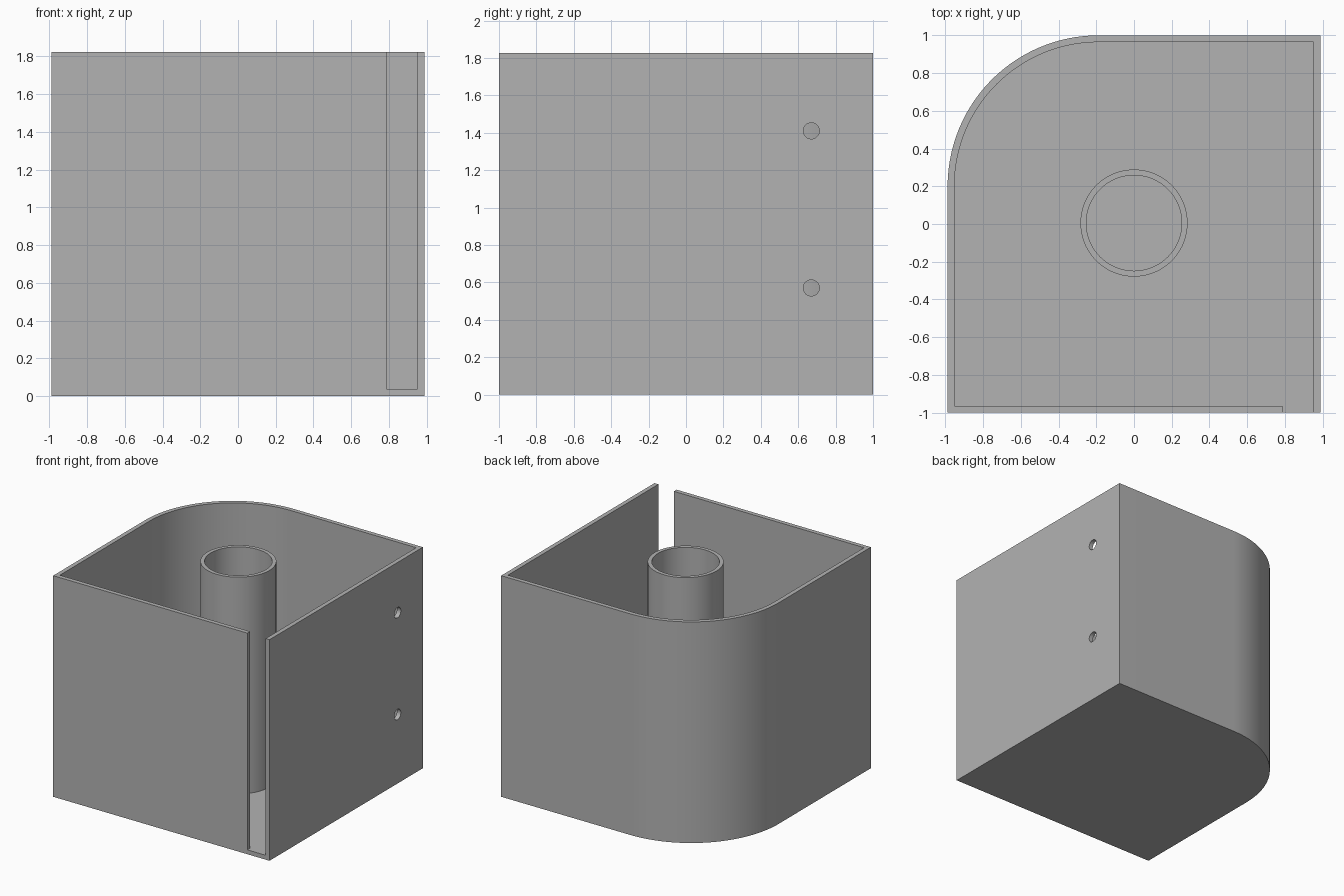
import bpy, bmesh, math
from mathutils import Matrix, Vector

W, D, H = 0.988, 1.0, 1.825      # half width, half depth, height
T = 0.036                        # wall and floor thickness
R = 0.8                          # rounded back corner
SLOT = 0.786                     # inner edge of the front slot

if "Cube" in bpy.data.objects:
    bpy.data.objects.remove(bpy.data.objects["Cube"], do_unlink=True)

grey = bpy.data.materials.new("plain grey")
grey.use_nodes = True
colour = (0.45, 0.45, 0.45, 1)
grey.diffuse_color = colour
grey.node_tree.nodes["Principled BSDF"].inputs["Base Color"].default_value = colour


def make_object(name, bm):
    bmesh.ops.recalc_face_normals(bm, faces=bm.faces)
    mesh = bpy.data.meshes.new(name)
    bm.to_mesh(mesh)
    bm.free()
    mesh.materials.append(grey)
    obj = bpy.data.objects.new(name, mesh)
    bpy.context.collection.objects.link(obj)
    return obj


def extrude_profile(name, points, z0, z1):
    bm = bmesh.new()
    face = bm.faces.new([bm.verts.new((x, y, z0)) for x, y in points])
    top = bmesh.ops.extrude_face_region(bm, geom=[face])["geom"]
    verts = [v for v in top if isinstance(v, bmesh.types.BMVert)]
    bmesh.ops.translate(bm, verts=verts, vec=(0, 0, z1 - z0))
    return make_object(name, bm)


def corner_arc(radius, steps=40):
    angles = [math.pi / 2 * (1 + i / steps) for i in range(steps + 1)]
    return [(R - W + radius * math.cos(a), D - R + radius * math.sin(a)) for a in angles]


def cut(target, cutter):
    cutter.hide_render = True
    mod = target.modifiers.new("cut", "BOOLEAN")
    mod.operation, mod.solver, mod.object = "DIFFERENCE", "EXACT", cutter
    bpy.context.view_layer.objects.active = target
    bpy.ops.object.modifier_apply(modifier=mod.name)
    bpy.data.objects.remove(cutter, do_unlink=True)


def shade(obj):
    bpy.ops.object.select_all(action="DESELECT")
    obj.select_set(True)
    bpy.context.view_layer.objects.active = obj
    bpy.ops.object.shade_smooth_by_angle(angle=math.radians(30))


# Box with one rounded back corner
box = extrude_profile("box_shell", corner_arc(R) + [(-W, -D), (W, -D), (W, D)], 0, H)

# Hollow inside, with a tongue that opens the slot through the front wall
inside = corner_arc(R - T) + [(T - W, T - D), (SLOT, T - D), (SLOT, -D - 0.1),
                              (W - T, -D - 0.1), (W - T, D - T)]
cut(box, extrude_profile("cavity_cutter", inside, T, H + 0.1))

# Two screw holes in the left wall
for z in (0.57, 1.41):
    bm = bmesh.new()
    place = Matrix.Translation((W, 0.67, z)) @ Matrix.Rotation(math.pi / 2, 4, "Y")
    bmesh.ops.create_cone(bm, cap_ends=True, segments=32, radius1=0.043,
                          radius2=0.043, depth=0.2, matrix=place)
    cut(box, make_object("hole_cutter", bm))
shade(box)

# Central tube, spun from its wall section
bm = bmesh.new()
centre = Vector((0, 0.005, 0))
section = [(0.284, T / 2), (0.284, H), (0.253, H), (0.253, T / 2)]
verts = [bm.verts.new(centre + Vector((r, 0, z))) for r, z in section]
edges = [bm.edges.new((verts[i], verts[(i + 1) % 4])) for i in range(4)]
bmesh.ops.spin(bm, geom=verts + edges, cent=centre, axis=(0, 0, 1),
               angle=math.tau, steps=72)
bmesh.ops.remove_doubles(bm, verts=bm.verts, dist=0.0001)
shade(make_object("centre_tube", bm))
